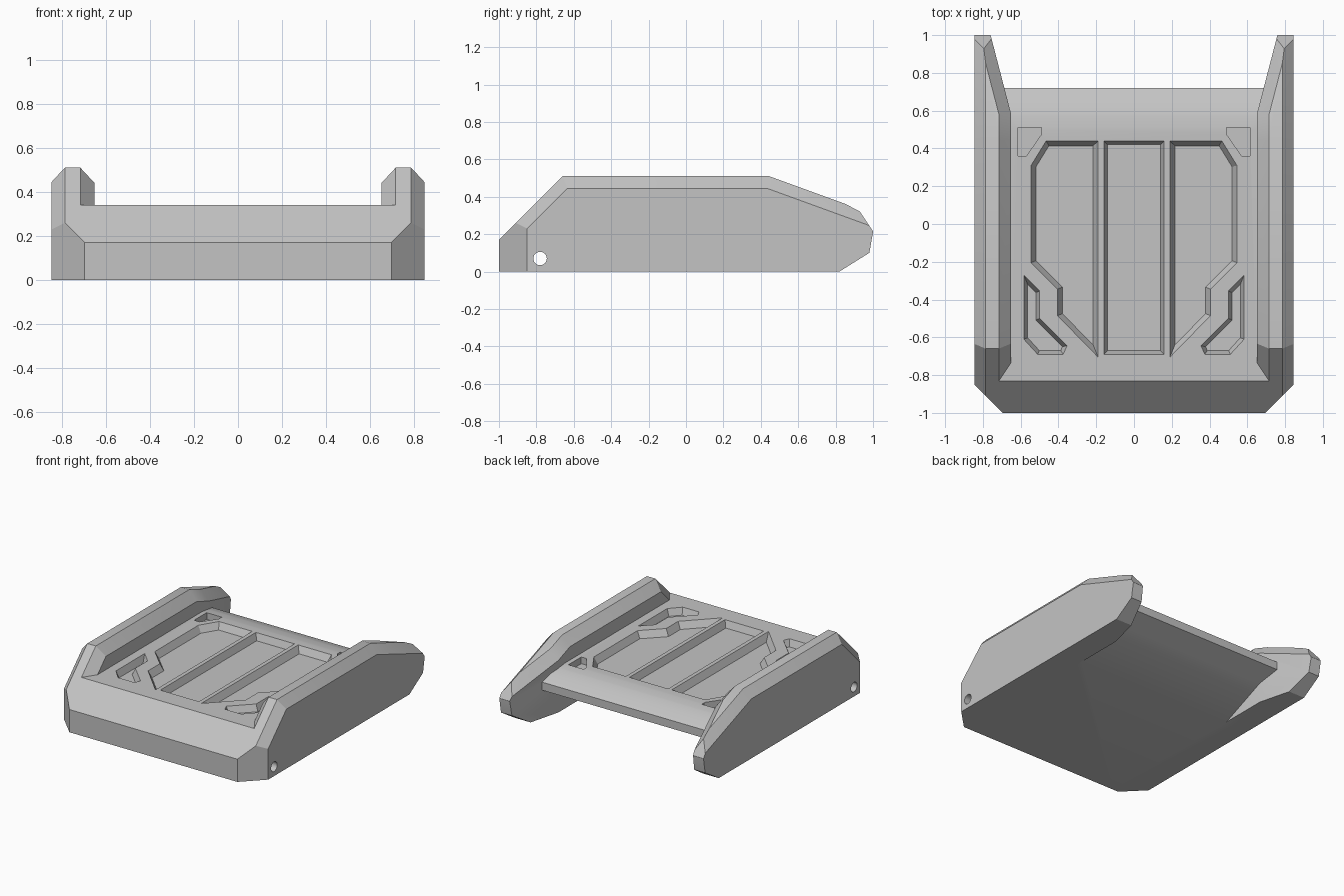
import bpy, bmesh, math
from mathutils import Vector, Matrix

if "Cube" in bpy.data.objects:
    bpy.data.objects.remove(bpy.data.objects["Cube"], do_unlink=True)

grey = bpy.data.materials.new("plain grey")
grey.use_nodes = True
grey.diffuse_color = (0.55, 0.55, 0.55, 1)
grey.node_tree.nodes["Principled BSDF"].inputs["Base Color"].default_value = grey.diffuse_color


def to_object(bm, name):
    bmesh.ops.recalc_face_normals(bm, faces=bm.faces)
    mesh = bpy.data.meshes.new(name)
    bm.to_mesh(mesh)
    bm.free()
    mesh.materials.append(grey)
    obj = bpy.data.objects.new(name, mesh)
    bpy.context.collection.objects.link(obj)
    return obj


def trim(bm, normal, limit):
    """Keep the part where normal . p <= limit, and close the cut."""
    n = Vector(normal)
    cut = bmesh.ops.bisect_plane(bm, geom=bm.verts[:] + bm.edges[:] + bm.faces[:], dist=1e-5,
                                 plane_co=n * (limit / n.length_squared), plane_no=n, clear_outer=True)
    edges = [e for e in cut["geom_cut"] if isinstance(e, bmesh.types.BMEdge) and e.is_boundary]
    if edges:
        bmesh.ops.holes_fill(bm, edges=edges)


def combine(target, tool, operation):
    mod = target.modifiers.new("combine", 'BOOLEAN')
    mod.object, mod.operation, mod.solver = tool, operation, 'EXACT'
    bpy.context.view_layer.objects.active = target
    bpy.ops.object.modifier_apply(modifier=mod.name)
    bpy.data.objects.remove(tool, do_unlink=True)


# Tray body: side profile swept across the width, front corners cut
HALF = 0.715
profile = [(-1, 0), (-1, .17), (-.83, .34), (.5, .34), (.57, .332), (.65, .31),
           (.72, .27), (.72, .21), (.22, 0)]
bm = bmesh.new()
side = bm.faces.new([bm.verts.new((-HALF, y, z)) for y, z in profile])
swept = bmesh.ops.extrude_face_region(bm, geom=[side])
bmesh.ops.translate(bm, vec=(2 * HALF, 0, 0),
                    verts=[v for v in swept["geom"] if isinstance(v, bmesh.types.BMVert)])
bmesh.ops.recalc_face_normals(bm, faces=bm.faces)
for s in (1, -1):
    trim(bm, (s, -1, 0), 1.695)
tray = to_object(bm, "tray")

# Side rails: a box trimmed by chamfer planes
IN, OUT = .715, .785
TAPER = .26
rail_planes = [
    ((1, -1, 0), 1.695),                               # plan corner
    ((0, -1, 1), 1.17),                                # front slope
    ((1.5, -1, 1), 1.17 + 1.5 * OUT),                  # front slope chamfers
    ((-1.5, -1, 1), 1.17 - 1.5 * IN),
    ((1.08, 0, 1), .51 + 1.08 * OUT),                  # top chamfers
    ((-1.08, 0, 1), .51 - 1.08 * IN),
    ((0, .364, 1), .672),                              # rear slope
    ((1.15, .364, 1), .672 + 1.15 * OUT),              # rear slope chamfers
    ((-1.1, .364, 1), .672 - 1.1 * IN),
    ((-1.1, .364 + 1.1 * TAPER, 1), .672 - 1.1 * (IN - TAPER * .58)),
    ((-1, TAPER, 0), TAPER * .58 - .65),               # inner taper
    ((0, 1.5, 1), 1.715),                              # tail nose
    ((0, 1, -.174), .963),
    ((0, 1, -1.6), .82),
]
for name, s in (("left_rail", 1), ("right_rail", -1)):
    bm = bmesh.new()
    bmesh.ops.create_cube(bm, size=1)
    bmesh.ops.scale(bm, vec=(.195, 2, .51), verts=bm.verts)
    bmesh.ops.translate(bm, vec=(.7475, 0, .255), verts=bm.verts)
    for normal, limit in rail_planes:
        trim(bm, normal, limit)
    bmesh.ops.scale(bm, vec=(s, 1, 1), verts=bm.verts)
    combine(tray, to_object(bm, name), 'UNION')

# Deck recesses: outline, side and wall slope
DECK, DEPTH = .34, .05


def recess(bm, outline, s, slope):
    low = [bm.verts.new((s * x, y, DECK)) for x, y in outline]
    high = [bm.verts.new((s * x, y, DECK + .05)) for x, y in outline]
    n = len(low)
    floor = bm.faces.new(low)
    bm.faces.new(high)
    for i in range(n):
        j = (i + 1) % n
        bm.faces.new((low[i], low[j], high[j], high[i]))
    floor.normal_update()
    if floor.normal.z > 0:
        floor.normal_flip()
    if slope:
        bmesh.ops.inset_region(bm, faces=[floor], thickness=slope, depth=0, use_even_offset=True)
    else:
        bmesh.ops.translate(bm, vec=(0, 0, -DEPTH), verts=low)
        return
    bmesh.ops.translate(bm, vec=(0, 0, -DEPTH), verts=floor.verts[:])


center_panel = [(-.16, .44), (.16, .44), (.16, -.69), (-.16, -.69)]
side_panel = [(.19, .44), (.465, .44), (.545, .31), (.545, -.205), (.405, -.345),
              (.405, -.485), (.19, -.705)]
hook = [(.583, -.27), (.5, -.355), (.5, -.5), (.355, -.645), (.375, -.69), (.51, -.69), (.583, -.61)]
corner_pit = [(.49, .51), (.615, .51), (.615, .36), (.57, .36), (.49, .475)]

bm = bmesh.new()
recess(bm, center_panel, 1, .02)
for s in (1, -1):
    recess(bm, side_panel, s, .026)
    recess(bm, hook, s, .02)
    recess(bm, corner_pit, s, 0)
combine(tray, to_object(bm, "recess_cutter"), 'DIFFERENCE')

# Pivot hole through the front
bm = bmesh.new()
bmesh.ops.create_cone(bm, cap_ends=True, segments=24, radius1=.036, radius2=.036, depth=2,
                      matrix=Matrix.Translation((0, -.78, .07)) @ Matrix.Rotation(math.pi / 2, 4, 'Y'))
combine(tray, to_object(bm, "hole_cutter"), 'DIFFERENCE')

# Soft bends, sharp chamfers
bpy.ops.object.select_all(action='DESELECT')
tray.select_set(True)
bpy.context.view_layer.objects.active = tray
bpy.ops.object.shade_smooth_by_angle(angle=math.radians(25))
